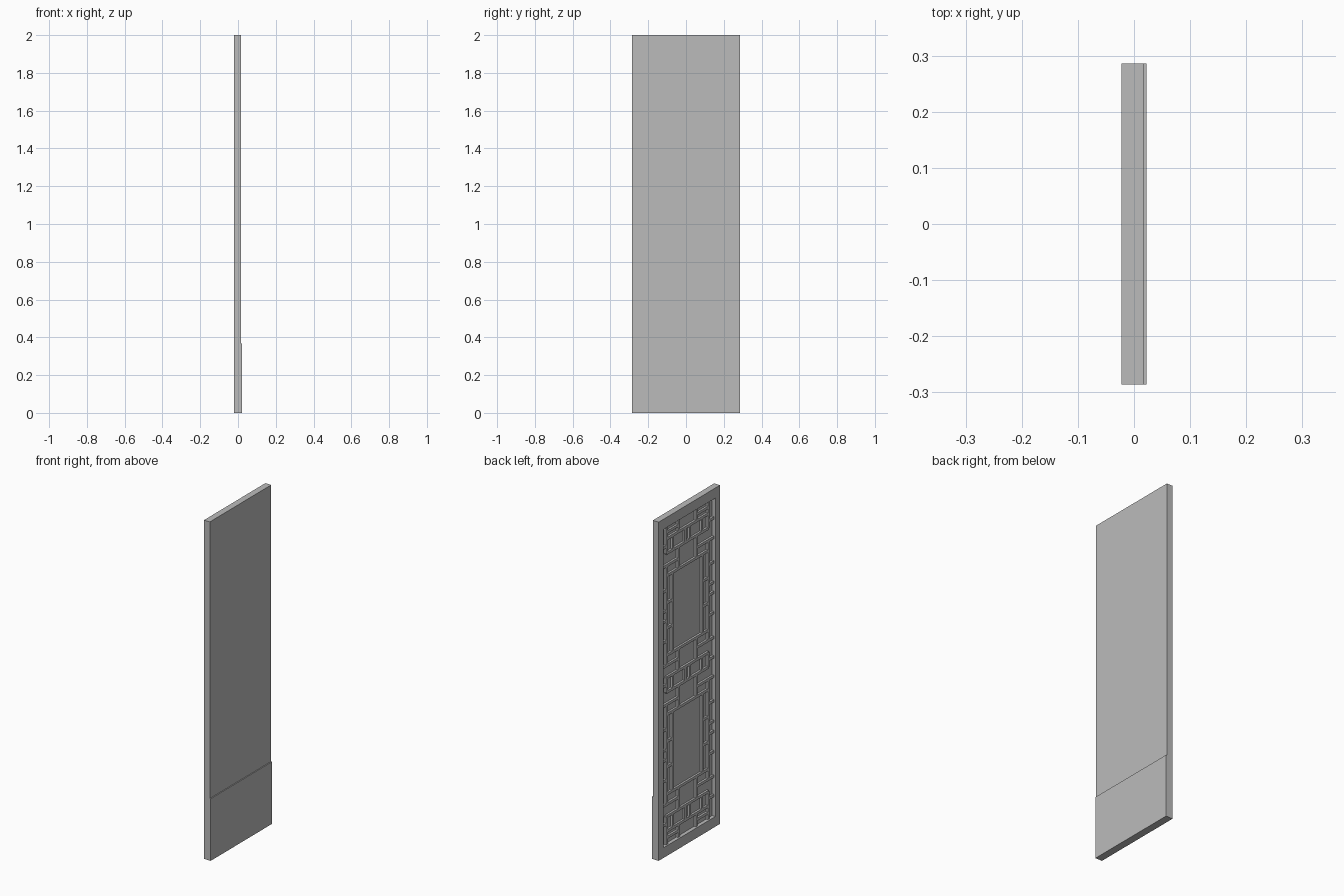
import bpy

cube = bpy.data.objects.get("Cube")
if cube:
    bpy.data.objects.remove(cube, do_unlink=True)

grey = bpy.data.materials.new("plain_grey")
grey.use_nodes = True
grey.diffuse_color = (0.5, 0.5, 0.5, 1)
grey.node_tree.nodes["Principled BSDF"].inputs["Base Color"].default_value = (0.5, 0.5, 0.5, 1)

# Depths across the panel, from lattice side to plain side
FRAME_X, BAR_X, FLOOR_X, BACK_X, SKIRT_X = -0.022, -0.012, 0.0, 0.0165, 0.022
HALF_W, OPEN_W, OPEN_LOW, OPEN_HIGH = 0.286, 0.243, 0.06, 1.94
BAR = 0.016


def box(name, x0, x1, y0, y1, z0, z1):
    corners = [(x, y, z) for x in (x0, x1) for y in (y0, y1) for z in (z0, z1)]
    faces = [(0, 1, 3, 2), (4, 6, 7, 5), (0, 4, 5, 1), (2, 3, 7, 6), (0, 2, 6, 4), (1, 5, 7, 3)]
    mesh = bpy.data.meshes.new(name)
    mesh.from_pydata(corners, [], faces)
    mesh.materials.append(grey)
    obj = bpy.data.objects.new(name, mesh)
    bpy.context.collection.objects.link(obj)
    return obj


def rail(y0, y1, z):
    """Horizontal lattice bar centred on height z."""
    box("lattice_rail", BAR_X, FLOOR_X, y0, y1, z - BAR / 2, z + BAR / 2)


def post(y, z0, z1):
    """Pair of upright lattice bars, mirrored across the middle."""
    for c in {y, -y}:
        box("lattice_post", BAR_X, FLOOR_X, c - BAR / 2, c + BAR / 2, z0, z1)


def side_rails(y0, y1, z):
    rail(y0, y1, z)
    rail(-y1, -y0, z)


# Solid board, lower skirt plate and raised frame
box("back_board", FLOOR_X, BACK_X, -HALF_W, HALF_W, 0, 2)
box("skirt_plate", BACK_X, SKIRT_X, -HALF_W, HALF_W, 0, 0.367)
box("frame_bottom", FRAME_X, FLOOR_X, -HALF_W, HALF_W, 0, OPEN_LOW)
box("frame_top", FRAME_X, FLOOR_X, -HALF_W, HALF_W, OPEN_HIGH, 2)
for name, s in (("frame_left_stile", 1), ("frame_right_stile", -1)):
    y0, y1 = sorted((s * OPEN_W, s * HALF_W))
    box(name, FRAME_X, FLOOR_X, y0, y1, OPEN_LOW, OPEN_HIGH)

# Two large lattice windows with side ladders
WIN_Y, WIN_Z, SIDE_Y, SQ_Y = 0.14, 0.235, 0.195, 0.083
for mid in (0.59, 1.41):
    post(WIN_Y, mid - WIN_Z, mid + WIN_Z)
    post(SIDE_Y, mid - WIN_Z - 0.06, mid + WIN_Z + 0.06)
    for s in (-1, 1):
        rail(-SIDE_Y, SIDE_Y, mid + s * WIN_Z)
        side_rails(WIN_Y, SIDE_Y, mid + s * 0.075)
        side_rails(SIDE_Y, OPEN_W, mid + s * 0.03)
        side_rails(SIDE_Y, OPEN_W, mid + s * 0.15)
        side_rails(SQ_Y, OPEN_W, mid + s * (WIN_Z + 0.06))
        # small square beyond each window end
        ends = sorted((mid + s * WIN_Z, mid + s * (WIN_Z + 0.13)))
        post(SQ_Y, *ends)

# Cross bands between and beyond the windows
for node in (0.18, 1.0, 1.82):
    for s in (-1, 1):
        rail(-SIDE_Y, SIDE_Y, node + s * 0.043)
    post(0.022, node - 0.043, node + 0.043)
    post(0.135, node - 0.043, node + 0.043)
    post(SIDE_Y, node - 0.043, node + 0.043)
    side_rails(SIDE_Y, OPEN_W, node)

# Short end cells against the frame
for z0, z1 in ((OPEN_LOW, 0.137), (1.863, OPEN_HIGH)):
    post(SQ_Y, z0, z1)
    post(SIDE_Y, z0, z1)
    side_rails(SQ_Y, SIDE_Y, (z0 + z1) / 2)
